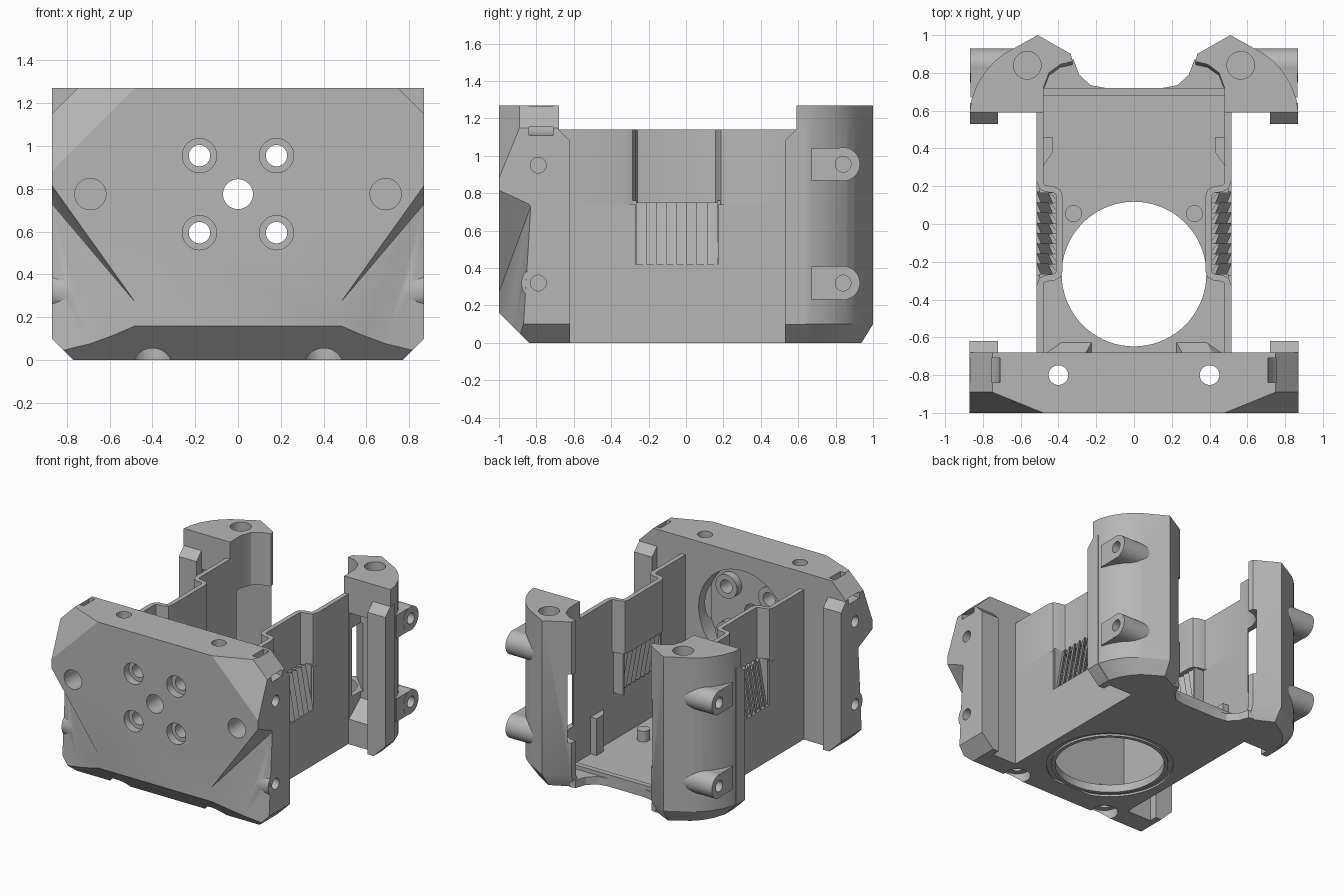
import bpy, bmesh, math
from mathutils import Vector

cube = bpy.data.objects.get("Cube")
if cube:
    bpy.data.objects.remove(cube, do_unlink=True)

grey = bpy.data.materials.new("plain grey")
grey.use_nodes = True
grey.diffuse_color = (0.47, 0.47, 0.47, 1)
grey.node_tree.nodes["Principled BSDF"].inputs["Base Color"].default_value = (0.47, 0.47, 0.47, 1)


def finish(name, bm):
    bmesh.ops.recalc_face_normals(bm, faces=bm.faces)
    mesh = bpy.data.meshes.new(name)
    bm.to_mesh(mesh)
    bm.free()
    mesh.materials.append(grey)
    obj = bpy.data.objects.new(name, mesh)
    bpy.context.collection.objects.link(obj)
    return obj


def loft(name, levels):
    """Closed solid through matching rings of 3D points."""
    bm = bmesh.new()
    rings = [[bm.verts.new(p) for p in ring] for ring in levels]
    n = len(rings[0])
    for low, high in zip(rings, rings[1:]):
        for i in range(n):
            j = (i + 1) % n
            bm.faces.new((low[i], low[j], high[j], high[i]))
    bm.faces.new(rings[0])
    bm.faces.new(rings[-1])
    return finish(name, bm)


def place(axis, p, t):
    """Put a 2D profile point at distance t along the axis."""
    a, b = p
    return {"x": (t, a, b), "y": (a, t, b), "z": (a, b, t)}[axis]


def prism(name, pts, axis, start, end):
    return loft(name, [[place(axis, p, t) for p in pts] for t in (start, end)])


def box(name, x, y, z):
    return prism(name, [(x[0], y[0]), (x[1], y[0]), (x[1], y[1]), (x[0], y[1])], "z", *z)


def rod(name, centre, r, axis, start, end, sides=40):
    pts = [(centre[0] + r * math.cos(2 * math.pi * i / sides),
            centre[1] + r * math.sin(2 * math.pi * i / sides)) for i in range(sides)]
    return prism(name, pts, axis, start, end)


def hull(name, pts):
    bm = bmesh.new()
    for p in pts:
        bm.verts.new(p)
    res = bmesh.ops.convex_hull(bm, input=bm.verts)
    bmesh.ops.delete(bm, geom=list({v for v in res["geom_interior"] if isinstance(v, bmesh.types.BMVert)}),
                     context="VERTS")
    return finish(name, bm)


def bake(obj):
    graph = bpy.context.evaluated_depsgraph_get()
    graph.update()
    mesh = bpy.data.meshes.new_from_object(obj.evaluated_get(graph))
    obj.modifiers.clear()
    obj.data = mesh


def combine(obj, other, operation="DIFFERENCE"):
    mod = obj.modifiers.new("combine", "BOOLEAN")
    mod.operation, mod.solver, mod.object = operation, "EXACT", other
    bake(obj)
    bpy.data.objects.remove(other, do_unlink=True)


def mirror(obj):
    obj.modifiers.new("mirror", "MIRROR").use_mirror_merge = False
    bake(obj)


# Front plate with the sloping lower edge
plate = prism("front_plate", [(-1, 0.16), (-0.84, 0), (-0.68, 0), (-0.68, 1.27), (-1, 1.27)],
              "x", -0.87, 0.87)
for s in (1, -1):
    lip = prism("lip", [(-0.75, 0), (-0.62, 0), (-0.62, 1.08), (-0.68, 1.14), (-0.75, 1.14)],
                "x", s * 0.72, s * 0.87)
    combine(plate, lip, "UNION")
    # Bevelled corners of the plate
    combine(plate, prism("cut", [(s * 0.72, 1.3), (s * 0.9, 1.3), (s * 0.9, 1.12)], "y", -1.1, -0.5))
    combine(plate, prism("cut", [(s * 0.74, -0.03), (s * 0.9, -0.03), (s * 0.9, 0.13)], "y", -1.1, -0.5))
    slope = lambda x, z: (s * x, -1 + 0.407 * (x + z - 1.75), z)
    face = [slope(0.38, 1.37), slope(0.97, 0.78), slope(0.97, 1.37)]
    combine(plate, hull("cut", face + [(p[0], -1.3, p[2]) for p in face]))
    # Scooped lower sides
    scoop = [(0.48, -1, 0.27), (0.48, -1, -0.1), (0.64, -0.94, 0.1), (0.64, -0.94, -0.1),
             (0.95, -0.86, 0.1), (0.95, -0.86, -0.1), (0.87, -0.83, 0.73), (0.95, -0.81, 0.84),
             (0.95, -1.2, 1.02), (0.48, -1.2, 0.33), (0.48, -1.2, -0.1), (0.95, -1.2, -0.1)]
    combine(plate, hull("cut", [(s * x, y, z) for x, y, z in scoop]))
    combine(plate, rod("ear", (-0.79, 0.32), 0.09, "x", s * 0.7, s * 0.869), "UNION")
    # Screw holes
    combine(plate, rod("cut", (s * 0.4, -0.8), 0.052, "z", -0.1, 1.4))
    combine(plate, rod("cut", (s * 0.4, -0.8), 0.095, "z", -0.1, 0.07))
    combine(plate, rod("cut", (s * 0.69, 0.775), 0.073, "y", -1.1, -0.78))
    for z in (0.32, 0.95):
        combine(plate, rod("cut", (-0.79, z), 0.042, "x", s * 0.62, s * 0.95))
    # Curved cable tie channel through the upper corner
    channel = rod("cut", (s * 0.87, 1.27), 0.16, "y", -0.84, -0.71)
    combine(channel, rod("core", (s * 0.87, 1.27), 0.115, "y", -0.9, -0.6))
    combine(plate, channel)
# Round recess behind the plate, with bosses round the screws
combine(plate, rod("cut", (0, 0.775), 0.37, "y", -0.8, -0.6, 64))
for x in (-0.18, 0.18):
    for z in (0.595, 0.955):
        combine(plate, rod("boss", (x, z), 0.09, "y", -0.85, -0.74), "UNION")
        combine(plate, rod("cut", (x, z), 0.05, "y", -1.1, -0.5))
        combine(plate, rod("cut", (x, z), 0.08, "y", -1.1, -0.94))
combine(plate, rod("cut", (0, 0.775), 0.07, "y", -1.1, -0.5))

# Floor with the rear arch and the large fan opening
side = [(0.48, -0.69), (0.48, 0.76), (0.36, 0.88), (0.32, 0.87), (0.29, 0.79), (0.23, 0.735), (0.15, 0.72)]
floor = prism("floor", side + [(-x, y) for x, y in reversed(side)], "z", 0, 0.06)
combine(floor, rod("cut", (0, -0.265), 0.383, "z", -0.1, 0.2, 72))
groove = rod("cut", (0, -0.265), 0.445, "z", -0.1, 0.015, 72)
combine(groove, rod("core", (0, -0.265), 0.41, "z", -0.2, 0.2, 72))
combine(floor, groove)
rear_lip = box("floor_rear_lip", (-0.48, 0.48), (0.68, 0.72), (0.05, 0.09))
for s in (1, -1):
    rod("floor_pin", (s * 0.32, 0.055), 0.045, "z", 0.05, 0.14, 24)
    hull("floor_gusset", [(s * x, y, z) for x, y, z in
                          ((0.22, -0.69, 0.05), (0.48, -0.69, 0.05), (0.22, -0.62, 0.05), (0.38, -0.62, 0.05),
                           (0.26, -0.69, 0.14), (0.42, -0.69, 0.14))])
    hull("wall_fin", [(s * x, y, z) for z in (0.05, 0.34) for x, y in
                      ((0.485, 0.3), (0.43, 0.38), (0.43, 0.46), (0.485, 0.46))])

# Side walls: straight below, stepped inwards above the louvres
lower = box("side_wall_lower", (0.48, 0.515), (-0.69, 0.62), (0, 0.74))
combine(lower, box("cut", (0.4, 0.6), (-0.27, 0.17), (0.42, 0.8)))
mirror(lower)
path = [Vector(p) for p in ((0.4975, -0.69), (0.4975, -0.325), (0.488, -0.298), (0.465, -0.287), (0.425, -0.282),
                            (0.402, -0.27), (0.395, -0.245), (0.395, 0.145), (0.402, 0.17), (0.425, 0.182),
                            (0.465, 0.187), (0.488, 0.198), (0.4975, 0.225), (0.4975, 0.62))]
left, right = [], []
for i, p in enumerate(path):
    d = (path[min(i + 1, len(path) - 1)] - path[max(i - 1, 0)]).normalized()
    offset = Vector((d.y, -d.x)) * 0.0175
    left.append(p + offset)
    right.append(p - offset)
mirror(prism("side_wall_upper", left + right[::-1], "z", 0.74, 1.14))

# Leaning louvre slats
for i in range(8):
    y = -0.265 + 0.054 * i
    ring = [(0, y), (0.03, y + 0.04), (0.055, y + 0.055), (0.03, y - 0.004)]
    mirror(loft("louvre_slat", [[(x + base, v, z) for x, v in ring] for base, z in ((0.46, 0.42), (0.4, 0.75))]))
mirror(box("louvre_frame", (0.4, 0.5), (0.165, 0.185), (0.42, 0.76)))
mirror(box("louvre_frame", (0.4, 0.5), (-0.285, -0.265), (0.42, 0.76)))

# Rear posts with rounded outer sides
outline = [(0.48, 0.59), (0.87, 0.59), (0.86, 0.66), (0.83, 0.74), (0.785, 0.81), (0.74, 0.86), (0.69, 0.9),
           (0.51, 1), (0.335, 0.9), (0.325, 0.86), (0.39, 0.845), (0.45, 0.8), (0.48, 0.72)]
foot = [(0.48 + (x - 0.48) * 0.75 if x > 0.48 else x, 0.59 + (y - 0.59) * 0.85) for x, y in outline]
post = loft("rear_post", [[(x, y, z) for x, y in ring] for ring, z in ((foot, 0), (outline, 0.1), (outline, 1.27))])
combine(post, prism("lip", [(0.53, 0), (0.53, 1.08), (0.59, 1.14), (0.64, 1.14), (0.64, 0)], "x", 0.72, 0.869), "UNION")
combine(post, prism("cut", [(0.74, -0.03), (0.9, -0.03), (0.9, 0.13)], "y", 0.4, 0.66))
# Screw ears on the posts
for z in (0.32, 0.955):
    combine(post, rod("ear", (0.84, z), 0.09, "x", 0.62, 0.868), "UNION")
    combine(post, box("ear", (0.62, 0.866), (0.67, 0.84), (z - 0.088, z + 0.088)), "UNION")
    combine(post, rod("cut", (0.84, z), 0.042, "x", 0.66, 0.95))
combine(post, rod("cut", (0.565, 0.84), 0.073, "z", 1.05, 1.4))
# Front pocket and the diagonal window behind it
combine(post, hull("cut", [(x, y, z) for x, y, z in
                           ((0.52, 0.5, 0.12), (0.715, 0.5, 0.12), (0.715, 0.5, 1.0), (0.52, 0.5, 1.0),
                            (0.52, 0.73, 0.3), (0.715, 0.73, 0.3), (0.715, 0.73, 1.0), (0.52, 0.73, 1.0))]))
combine(post, prism("cut", [(0.22, 0.93), (0.28, 0.99), (0.68, 0.59), (0.62, 0.53)], "z", 0.35, 0.87))
mirror(post)

# Smooth the curved faces and keep the edges crisp
for obj in bpy.context.collection.objects:
    if obj.type == "MESH" and grey.name in obj.data.materials:
        bpy.ops.object.select_all(action="DESELECT")
        obj.select_set(True)
        bpy.context.view_layer.objects.active = obj
        bpy.ops.object.shade_smooth_by_angle(angle=math.radians(25))
